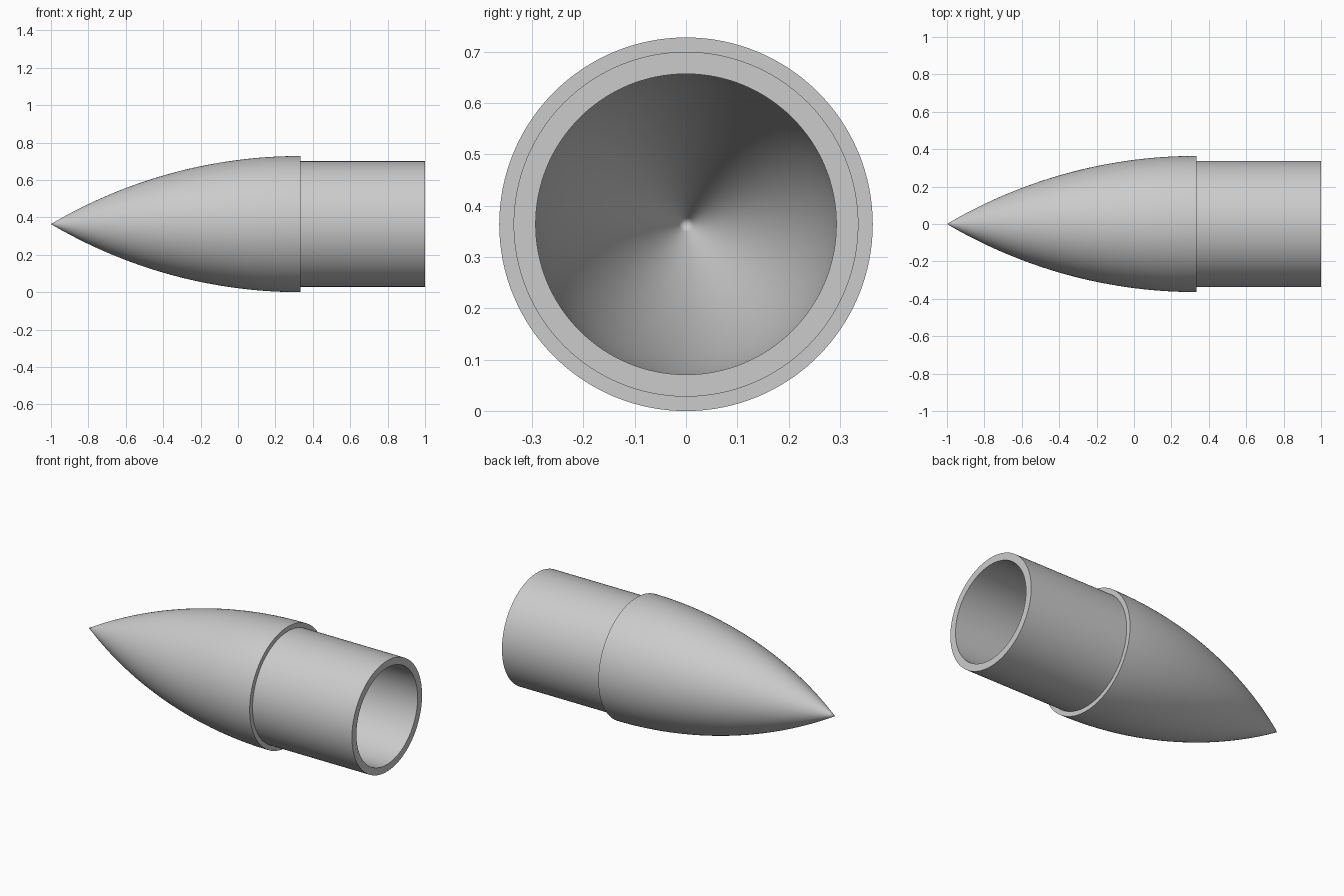
import bpy, bmesh, math
from mathutils import Vector

if "Cube" in bpy.data.objects:
    bpy.data.objects.remove(bpy.data.objects["Cube"])

R, BASE, TIP, END = 0.364, 0.333, -1.0, 1.0     # nose radius and stations along x
R_SHOULDER, R_BORE = 0.336, 0.293
L = BASE - TIP
RHO = (R * R + L * L) / (2 * R)                 # tangent ogive arc radius
STEPS, SIDES = 40, 128


def ogive(wall):
    """Points (x, r) of the ogive arc, offset inward by wall, from tip to base."""
    rho, drop = RHO - wall, RHO - R
    a_tip = math.acos(drop / rho)
    pts = []
    for i in range(STEPS + 1):
        a = a_tip * (1 - i / STEPS)
        pts.append((BASE - rho * math.sin(a), max(rho * math.cos(a) - drop, 0.0)))
    pts[0] = (pts[0][0], 0.0)
    return pts


# Closed half section: outer ogive, step, shoulder, open rim, bore, inner ogive
profile = ogive(0.0)
profile += [(BASE, R_SHOULDER), (END, R_SHOULDER), (END, R_BORE)]
profile += ogive(R - R_BORE)[::-1]

# Revolve the section about the x axis
bm = bmesh.new()
verts = [bm.verts.new((x, 0, r)) for x, r in profile]
edges = [bm.edges.new(pair) for pair in zip(verts, verts[1:])]
bmesh.ops.spin(bm, geom=verts + edges, cent=(0, 0, 0), axis=(1, 0, 0),
               angle=math.tau, steps=SIDES, use_merge=False)
bmesh.ops.remove_doubles(bm, verts=bm.verts[:], dist=1e-5)
bmesh.ops.recalc_face_normals(bm, faces=bm.faces[:])
bmesh.ops.translate(bm, verts=bm.verts[:], vec=Vector((0, 0, R)))

mesh = bpy.data.meshes.new("nose_cone")
bm.to_mesh(mesh)
bm.free()
nose = bpy.data.objects.new("nose_cone", mesh)
bpy.context.collection.objects.link(nose)

# Smooth surfaces with crisp step and rim edges
bpy.context.view_layer.objects.active = nose
nose.select_set(True)
bpy.ops.object.shade_smooth_by_angle(angle=math.radians(30))
